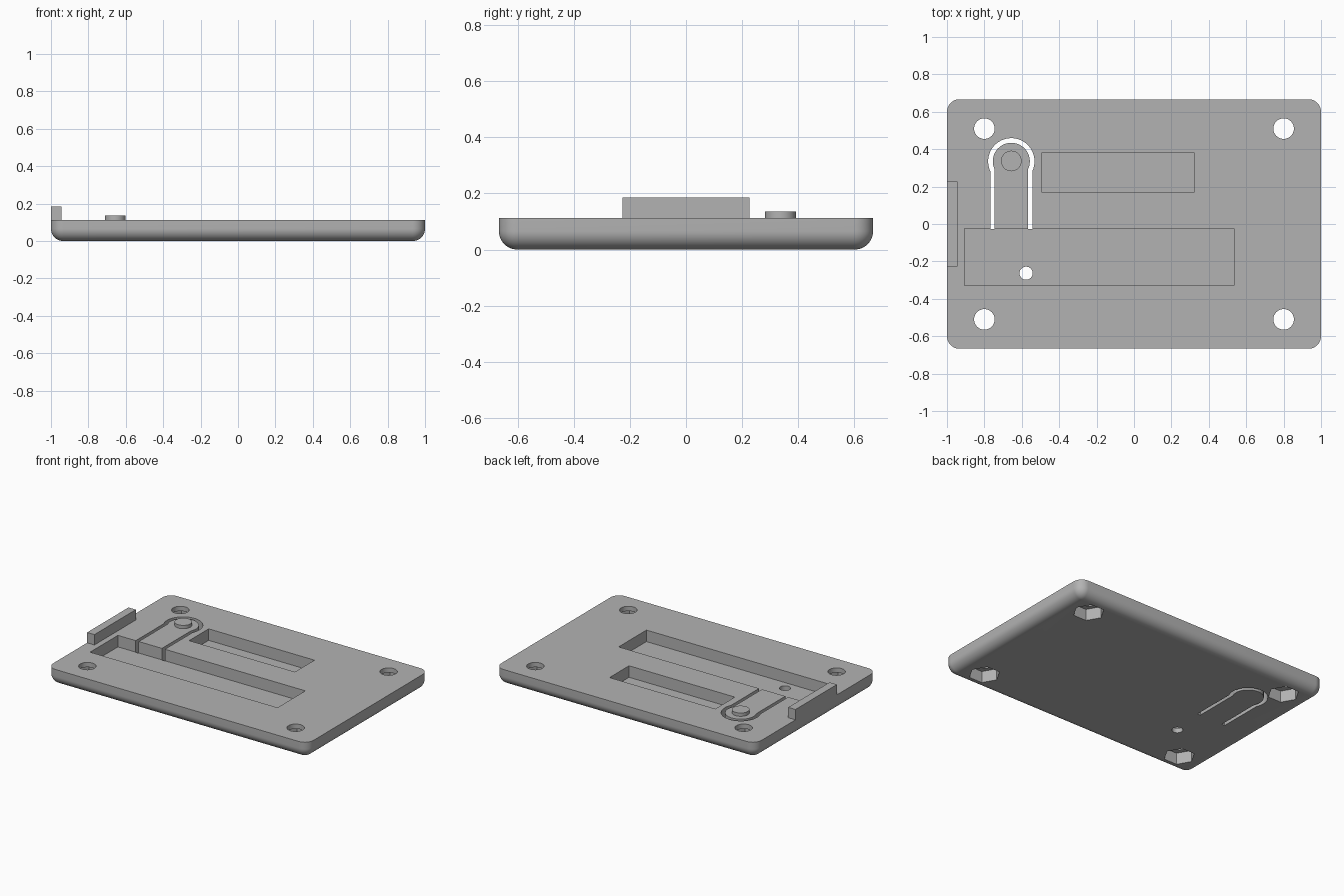
import bpy, bmesh, math

if "Cube" in bpy.data.objects:
    bpy.data.objects.remove(bpy.data.objects["Cube"])

TOP = 0.113            # plate thickness
HX, HY = 1.0, 0.6667   # plate half sizes
R = 0.067              # corner rounding
SEG = 12

grey = bpy.data.materials.new("plain grey")
grey.diffuse_color = (0.45, 0.45, 0.45, 1)
grey.use_nodes = True
grey.node_tree.nodes["Principled BSDF"].inputs["Base Color"].default_value = grey.diffuse_color


def make_object(name, bm):
    bmesh.ops.recalc_face_normals(bm, faces=bm.faces)
    me = bpy.data.meshes.new(name)
    bm.to_mesh(me)
    bm.free()
    me.materials.append(grey)
    ob = bpy.data.objects.new(name, me)
    bpy.context.collection.objects.link(ob)
    return ob


def arc(cx, cy, r, a0, a1, n):
    return [(cx + r * math.cos(a0 + (a1 - a0) * i / n),
             cy + r * math.sin(a0 + (a1 - a0) * i / n)) for i in range(n + 1)]


def prism(name, pts, z0, z1):
    bm = bmesh.new()
    low = [bm.verts.new((x, y, z0)) for x, y in pts]
    high = [bm.verts.new((x, y, z1)) for x, y in pts]
    bm.faces.new(low)
    bm.faces.new(high)
    for i in range(len(pts)):
        j = (i + 1) % len(pts)
        bm.faces.new((low[i], low[j], high[j], high[i]))
    return make_object(name, bm)


def disc(name, x, y, r, z0, z1, n=40):
    return prism(name, arc(x, y, r, 0, math.tau, n)[:-1], z0, z1)


def box(name, x0, x1, y0, y1, z0, z1):
    return prism(name, [(x0, y0), (x1, y0), (x1, y1), (x0, y1)], z0, z1)


def smooth(ob):
    bpy.ops.object.select_all(action='DESELECT')
    ob.select_set(True)
    bpy.context.view_layer.objects.active = ob
    bpy.ops.object.shade_smooth_by_angle(angle=math.radians(30))


# Plate: rounded rectangle rings with a quarter-round lower edge
def ring(inset, z):
    r = R - inset
    pts = []
    for k, (sx, sy) in enumerate([(1, 1), (-1, 1), (-1, -1), (1, -1)]):
        a = k * math.pi / 2
        pts += arc(sx * (HX - R), sy * (HY - R), r, a, a + math.pi / 2, SEG)
    return [(x, y, z) for x, y in pts]


levels = [(0, TOP)]
b = R - 0.001
for i in range(SEG + 1):
    t = i / SEG * math.pi / 2
    levels.append((b * (1 - math.cos(t)), b * (1 - math.sin(t))))
bm = bmesh.new()
rings = [[bm.verts.new(p) for p in ring(*lv)] for lv in levels]
for u, v in zip(rings, rings[1:]):
    for i in range(len(u)):
        j = (i + 1) % len(u)
        bm.faces.new((u[i], u[j], v[j], v[i]))
bm.faces.new(rings[0])
bm.faces.new(rings[-1])
plate = make_object("base_plate", bm)

# Cutters: corner screw holes with hexagonal nut recesses underneath
cutters = []
for sx in (-1, 1):
    for sy in (-1, 1):
        x, y = sx * 0.8, sy * 0.51
        cutters.append(disc("screw_hole", x, y, 0.055, -0.1, 0.3))
        cutters.append(disc("nut_recess", x, y, 0.1, -0.1, 0.08, 6))

# Keyhole-shaped slot around the spring arm
CX, CY = -0.656, 0.335


def keyhole(r, w):
    a = math.acos(w / r)
    return arc(CX, CY, r, -a, math.pi + a, 40)


outer, inner = keyhole(0.124, 0.112), keyhole(0.099, 0.089)
END = -0.027
slot = ([(CX + 0.112, END)] + outer + [(CX - 0.112, END), (CX - 0.089, END)]
        + inner[::-1] + [(CX + 0.089, END)])
cutters.append(prism("arm_slot", slot, -0.1, 0.3))

# Rectangular pockets and the small through hole
cutters.append(box("long_pocket", -0.905, 0.535, -0.33, -0.025, 0.033, 0.3))
cutters.append(box("short_pocket", -0.493, 0.32, 0.168, 0.382, 0.033, 0.3))
cutters.append(disc("small_hole", -0.577, -0.263, 0.035, -0.1, 0.3))

bpy.context.view_layer.objects.active = plate
for c in cutters:
    m = plate.modifiers.new("cut", 'BOOLEAN')
    m.operation, m.solver, m.object = 'DIFFERENCE', 'EXACT', c
    bpy.ops.object.modifier_apply(modifier=m.name)
    bpy.data.objects.remove(c)
smooth(plate)

# Button on the spring arm and raised tab on the left edge
smooth(disc("button", CX, CY + 0.002, 0.055, TOP - 0.01, 0.136))
box("edge_tab", -1.0, -0.944, -0.227, 0.227, TOP - 0.002, 0.185)
